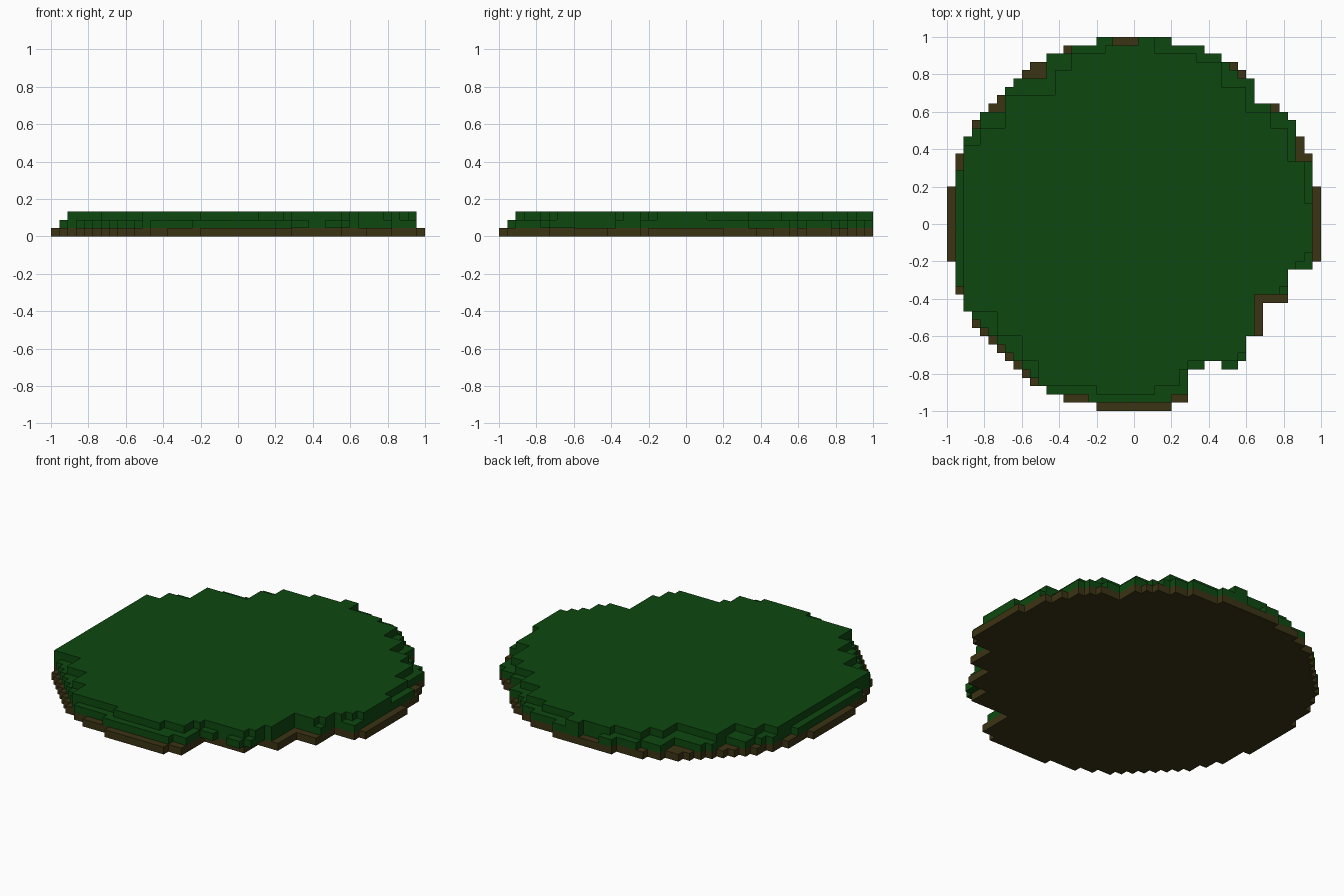
import bpy, bmesh, math

if "Cube" in bpy.data.objects:
    bpy.data.objects.remove(bpy.data.objects["Cube"])

S = 2 / 45          # block size
R = 22.5            # disc radius in blocks


def material(name, rgb):
    m = bpy.data.materials.new(name)
    m.diffuse_color = (*rgb, 1)
    m.use_nodes = True
    m.node_tree.nodes["Principled BSDF"].inputs["Base Color"].default_value = m.diffuse_color
    return m


BROWN = material("earth_brown", (0.044, 0.033, 0.007))
GREEN = material("grass_green", (0.004, 0.064, 0.005))


def disc_layer(left, right):
    """Blocks of a full disc, trimmed by (top row, bottom row, limit) steps."""
    cells = set()
    for y in range(-22, 23):
        w = int(math.sqrt(R * R - y * y))
        lo = max([-w] + [-c for a, b, c in left if b <= y <= a])
        hi = min([w] + [c for a, b, c in right if b <= y <= a])
        cells |= {(x, y) for x in range(lo, hi + 1)}
    return cells


# soil: disc with a bite at the front right
soil = disc_layer([], [
    (16, 15, 14), (-6, -9, 18), (-10, -13, 15), (-14, -16, 12), (-17, -21, 6)])

# lower turf: slightly ragged rim
lower = disc_layer(
    [(21, 21, 7), (19, 18, 10), (15, 14, 15), (12, 12, 18), (8, 7, 20), (6, -7, 21),
     (-8, -8, 20), (-12, -12, 18), (-13, -13, 17), (-14, -14, 16), (-15, -15, 15),
     (-16, -16, 14), (-17, -17, 13), (-18, -18, 12), (-19, -19, 11), (-21, -21, 5),
     (-22, -22, -99)],
    [(19, 19, 11), (18, 18, 12), (16, 15, 14), (14, 14, 16), (10, 8, 19), (7, -5, 21),
     (-6, -8, 18), (-9, -13, 14), (-14, -16, 13), (-17, -17, 8), (-18, -20, 6),
     (-21, -21, 4)])
lower -= {(x, 22) for x in (-2, -1, 0)}
lower |= {(11, -17), (12, -17)}

# upper turf: coarser steps
upper = disc_layer(
    [(22, 22, -1), (21, 21, 3), (20, 19, 7), (18, 16, 9), (15, 12, 15), (11, 10, 18),
     (9, -10, 20), (-11, -13, 16), (-14, -16, 13), (-17, -19, 11), (-20, -20, 4),
     (-21, -22, -99)],
    [(22, 21, 2), (20, 20, 7), (19, 17, 10), (16, 14, 13), (13, 12, 16), (11, 8, 18),
     (7, 3, 20), (2, -3, 21), (-4, -4, 20), (-5, -5, 19), (-6, -7, 18), (-8, -8, 17),
     (-9, -13, 14), (-14, -15, 13), (-16, -16, 12), (-17, -17, 6), (-18, -19, 5),
     (-20, -20, 2)])

layers = [("soil_base", soil, BROWN), ("lower_turf", lower, GREEN), ("upper_turf", upper, GREEN)]
filled = {(x, y, k) for k, (_, cells, _) in enumerate(layers) for x, y in cells}


def face_corners(cell, axis, side):
    """Corners of one block face, wound outwards."""
    u, v = (axis + 1) % 3, (axis + 2) % 3
    out = []
    for a, b in ((0, 0), (1, 0), (1, 1), (0, 1)):
        p = list(cell)
        p[axis] += side
        p[u] += a
        p[v] += b
        out.append(tuple(p))
    return out if side else out[::-1]


def build(name, cells, k, mat):
    """Mesh only the exposed block faces, then merge the flat areas."""
    bm = bmesh.new()
    verts = {}
    for x, y in sorted(cells):
        for axis in range(3):
            for side in (0, 1):
                n = [x, y, k]
                n[axis] += 2 * side - 1
                if tuple(n) in filled:
                    continue
                face = []
                for p in face_corners((x, y, k), axis, side):
                    if p not in verts:
                        verts[p] = bm.verts.new(
                            ((p[0] - 0.5) * S, (p[1] - 0.5) * S, p[2] * S))
                    face.append(verts[p])
                bm.faces.new(face)
    bmesh.ops.dissolve_limit(bm, angle_limit=0.02, verts=bm.verts, edges=bm.edges)
    bmesh.ops.triangulate(bm, faces=[f for f in bm.faces if len(f.verts) > 4])
    me = bpy.data.meshes.new(name)
    bm.to_mesh(me)
    bm.free()
    me.materials.append(mat)
    bpy.context.collection.objects.link(bpy.data.objects.new(name, me))


for k, (name, cells, mat) in enumerate(layers):
    build(name, cells, k, mat)
